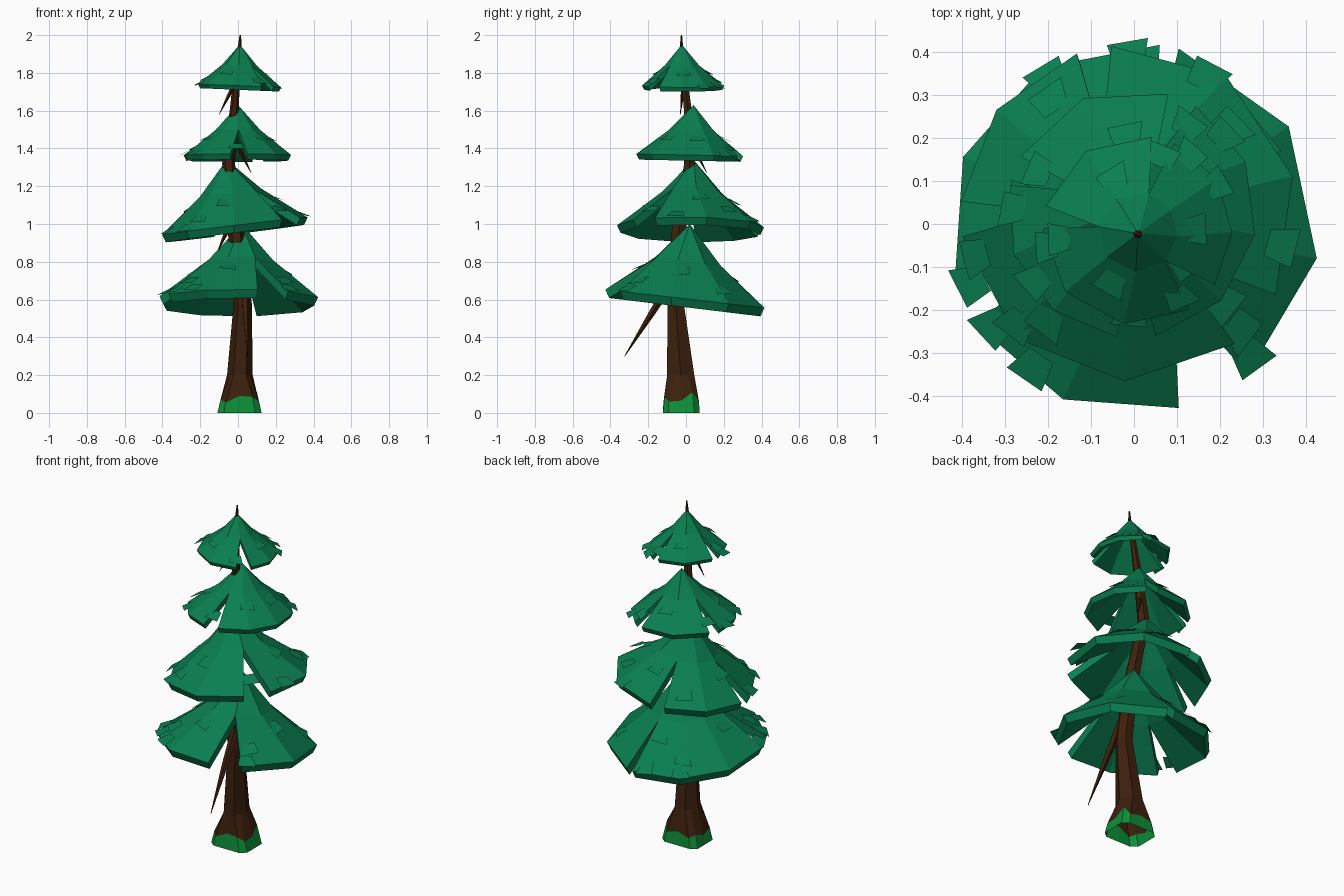
import bpy, bmesh, math, random
from mathutils import Vector

if "Cube" in bpy.data.objects:
    bpy.data.objects.remove(bpy.data.objects["Cube"])

random.seed(7)


def mat(name, rgb):
    m = bpy.data.materials.new(name)
    m.diffuse_color = (*rgb, 1)
    m.use_nodes = True
    m.node_tree.nodes["Principled BSDF"].inputs["Base Color"].default_value = m.diffuse_color
    return m


FOLIAGE = mat("pine_green", (0.003, 0.21, 0.08))
BARK = mat("bark_brown", (0.046, 0.0145, 0.004))
MOSS = mat("moss_green", (0.004, 0.275, 0.04))


def finish(bm, name, mats):
    bmesh.ops.recalc_face_normals(bm, faces=bm.faces)
    me = bpy.data.meshes.new(name)
    bm.to_mesh(me)
    bm.free()
    for m in mats:
        me.materials.append(m)
    ob = bpy.data.objects.new(name, me)
    bpy.context.collection.objects.link(ob)
    return ob


def skin(bm, rings, foot=0):
    """Join closed rings of verts and cap the tip; foot is the first ring's slot."""
    n = len(rings[0])
    for i in range(len(rings) - 1):
        for j in range(n):
            k = (j + 1) % n
            f = bm.faces.new((rings[i][j], rings[i][k], rings[i + 1][k], rings[i + 1][j]))
            f.material_index = foot if i == 0 else 0
    bm.faces.new(rings[-1])


# Trunk: crooked, open below, squarish at the foot with an uneven band of moss
moss_line = [.065, .11, .06, .08, .06, .075, .05, .07, .055, .09, .085, .06]
path = [(.008, -.025, 0, .117, .097), (.008, -.025, .07, .1, .092), (.01, -.028, .2, .068, .083),
        (.025, -.055, .58, .048, .05), (-.01, -.04, .95, .043, .043), (-.05, .02, 1.32, .034, .034),
        (-.02, .01, 1.6, .024, .024), (0, -.02, 1.88, .014, .014), (.01, -.024, 1.95, .009, .009),
        (.012, -.024, 2.0, .004, .004)]
bm = bmesh.new()
rings = []
for i, (x, y, z, rx, ry) in enumerate(path):
    ring = []
    for j in range(12):
        a = math.tau * j / 12
        c, s = math.cos(a), math.sin(a)
        if i < 2:
            c, s = (max(-1, min(1, v * 1.42)) for v in (c, s))
        elif j % 2:
            c, s = c * .866, s * .866
        h = moss_line[j] if i == 1 else z
        g = 1 + (z - h) * 2 if i == 1 else 1
        ring.append(bm.verts.new((x + rx * g * c, y + ry * g * s, h)))
    rings.append(ring)
skin(bm, rings, 1)
finish(bm, "trunk", [BARK, MOSS])

# Dead branches: thin drooping spikes
for n, (a, b, r) in enumerate([((.035, -.06, .72), (.05, -.325, .30), .024),
                               ((-.02, -.03, 1.05), (-.11, -.05, .85), .018),
                               ((-.02, .02, 1.45), (.07, .11, 1.27), .014),
                               ((-.01, -.01, 1.76), (-.10, -.03, 1.58), .013)]):
    a, b = Vector(a), Vector(b)
    q = (b - a).to_track_quat('Z', 'Y')
    bm = bmesh.new()
    rings = []
    for t, s in ((0, 1), (.45, .75), (1, .08)):
        c = a.lerp(b, t)
        rings.append([bm.verts.new(c + q @ Vector((r * s * math.cos(k * math.tau / 5),
                                                   r * s * math.sin(k * math.tau / 5), 0)))
                      for k in range(5)])
    skin(bm, rings)
    finish(bm, f"branch_{n + 1}", [BARK])


class Tier:
    """Tilted concave cone, addressed by angle and by 0 (apex) to 1 (rim)."""

    def __init__(self, apex, centre, radius, tilt):
        self.apex, self.centre = Vector(apex), Vector(centre)
        self.radius, self.tilt = radius, tilt

    def at(self, deg, t):
        a = math.radians(deg)
        d = Vector((math.cos(a), math.sin(a), 0)) * self.radius
        rim = self.centre + d
        rim.z += d.x * self.tilt[0] + d.y * self.tilt[1]
        mid = self.apex.lerp(rim, .47)
        mid.z -= .09 * (self.apex.z - rim.z)
        return self.apex.lerp(mid, t / .47) if t < .47 else mid.lerp(rim, (t - .47) / .53)


def foliage(name, tier, slits, drop, rim_tufts, inner_tufts):
    """Petals between slits (angle, half width), each a closed thick shell."""
    bm = bmesh.new()
    down = Vector((0, 0, -drop))
    for k, (s0, w0) in enumerate(slits):
        s1, w1 = slits[(k + 1) % len(slits)]
        if s1 <= s0:
            s1 += 360
        n = max(2, round((s1 - s0) / 42))
        grid = []
        for i in range(n + 1):
            u = i / n
            am = s0 + (s1 - s0) * u                       # closed near the middle
            ar = (s0 + w0) + (s1 - w1 - s0 - w0) * u      # open at the rim
            rim = tier.at(ar, 1)
            mid = tier.at(am, .42)
            inner = (tier.centre - rim) * .05
            inner.z = 0
            top = tier.apex
            pts = (top, mid, rim, rim + down + inner, mid + down * 1.2, top + down * 1.8)
            grid.append([bm.verts.new(p) for p in pts])
        for g, h in zip(grid, grid[1:]):
            for j in range(5):
                bm.faces.new((g[j], g[j + 1], h[j + 1], h[j]))
        for g in (grid[0], grid[-1]):                     # slit walls
            for q in ((0, 1, 4, 5), (1, 2, 3, 4)):
                bm.faces.new([g[j] for j in q])
    bmesh.ops.remove_doubles(bm, verts=bm.verts, dist=.0005)
    finish(bm, name, [FOLIAGE])

    # Small flat needle tufts lying on the surface, some past the rim
    bm = bmesh.new()
    places = [(a, .86) for a in rim_tufts]
    for i in range(inner_tufts):
        places.append((i * 360 / inner_tufts + random.uniform(-15, 15), (.5, .72)[i % 2]))
    for a, t in places:
        p0, p1 = tier.at(a, t), tier.at(a, t + .1)
        out = (p1 - p0).normalized()
        side = Vector((-math.sin(math.radians(a)), math.cos(math.radians(a)), 0))
        side = (side + out * random.uniform(-.2, .2)).normalized()
        s = .045 + .085 * tier.radius
        base = p0 + Vector((0, 0, -.004))
        tip = base + out * s + Vector((0, 0, .013))
        bm.faces.new([bm.verts.new(p) for p in (base - side * s * .4, base + side * s * .4,
                                                tip + side * s * .6, tip - side * s * .6)])
    finish(bm, name + "_tufts", [FOLIAGE])


# Four tiers, bottom to top
foliage("foliage_bottom", Tier((.02, .02, 1.0), (0, -.01, .605), .43, (0, -.115)),
        [(-64, 12), (79, 3), (203, 8)], .045, [92, 120, 199, 215, 234, 312], 8)
foliage("foliage_lower", Tier((-.06, .04, 1.34), (-.012, .025, .99), .39, (.12, -.01)),
        [(-40, 11), (102, 6), (182, 6)], .04, [-12, 60, 196, 225], 8)
foliage("foliage_upper", Tier((0, .04, 1.63), (-.005, .025, 1.365), .29, (0, -.02)),
        [(-88, 9), (66, 7), (160, 7)], .03, [40, 178, 215], 7)
foliage("foliage_top", Tier((.01, -.022, 1.95), (.008, -.015, 1.732), .22, (-.04, 0)),
        [(-46, 11), (74, 7), (172, 7)], .022, [30, 190, 55], 6)
